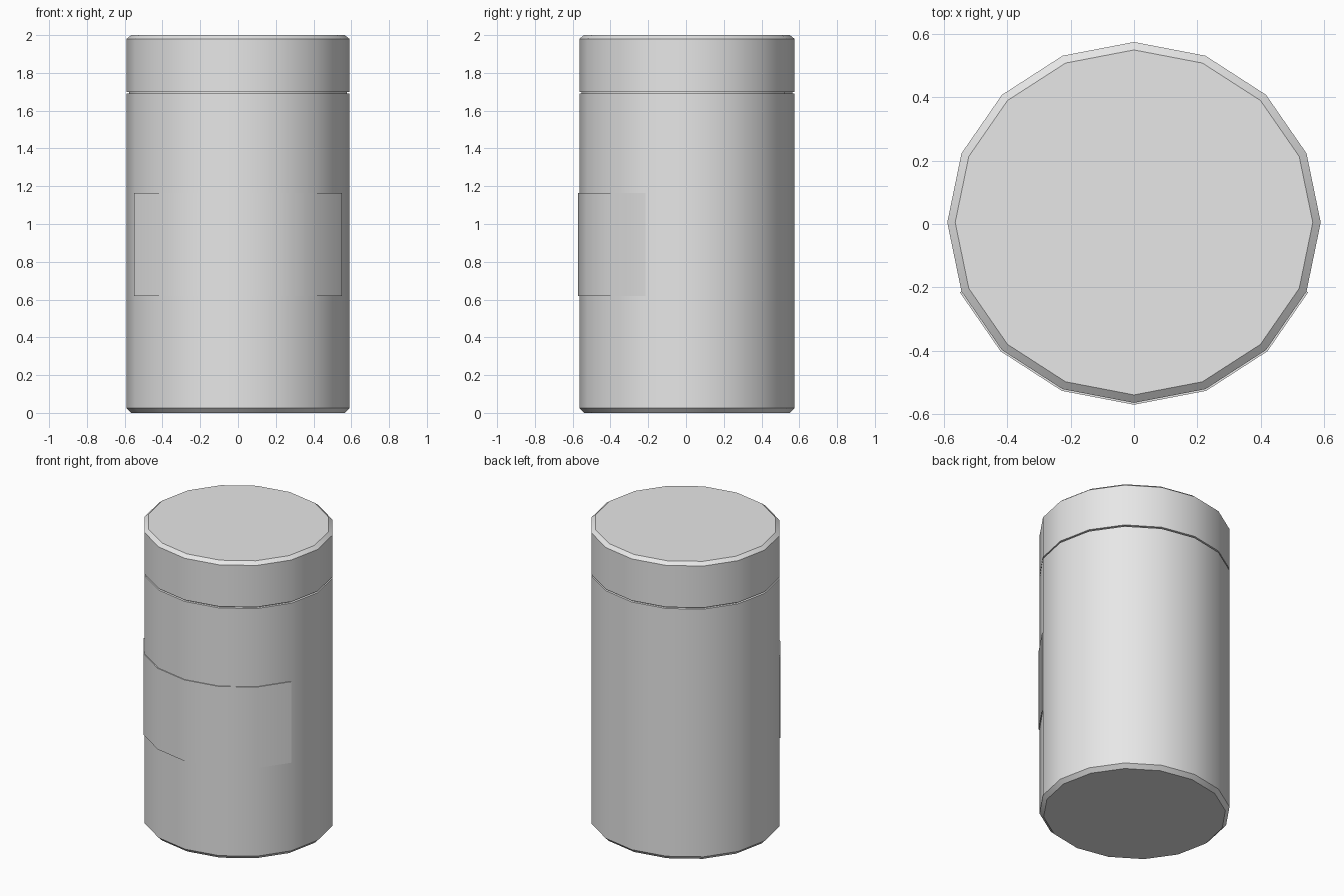
import bpy
import bmesh
from math import cos, sin, tau, radians

SIDES = 16
RX, RY, CY = 0.59, 0.57, 0.005

cube = bpy.data.objects.get("Cube")
if cube:
    bpy.data.objects.remove(cube, do_unlink=True)

grey = bpy.data.materials.new("light_grey")
grey.use_nodes = True
colour = (0.8, 0.8, 0.8, 1)
grey.diffuse_color = colour
for node in grey.node_tree.nodes:
    if node.type == 'BSDF_PRINCIPLED':
        node.inputs["Base Color"].default_value = colour


def ring_point(step, offset, z):
    a = tau * step / SIDES
    return ((RX + offset) * cos(a), CY + (RY + offset) * sin(a), z)


def finish(name, bm):
    bmesh.ops.recalc_face_normals(bm, faces=bm.faces)
    mesh = bpy.data.meshes.new(name)
    bm.to_mesh(mesh)
    bm.free()
    mesh.materials.append(grey)
    obj = bpy.data.objects.new(name, mesh)
    bpy.context.collection.objects.link(obj)
    bpy.ops.object.select_all(action='DESELECT')
    obj.select_set(True)
    bpy.context.view_layer.objects.active = obj
    bpy.ops.object.shade_smooth_by_angle(angle=radians(30))
    return obj


def lathe(name, profile):
    """Closed faceted drum from (radius offset, height) pairs."""
    bm = bmesh.new()
    rings = [[bm.verts.new(ring_point(i, off, z)) for i in range(SIDES)]
             for off, z in profile]
    for low, high in zip(rings, rings[1:]):
        for i in range(SIDES):
            j = (i + 1) % SIDES
            bm.faces.new((low[i], low[j], high[j], high[i]))
    bm.faces.new(rings[0])
    bm.faces.new(rings[-1])
    return finish(name, bm)


# Main container with a chamfered foot and a thin neck under the lid
lathe("body", [(-0.025, 0), (0, 0.025), (0, 1.69), (-0.012, 1.692), (-0.012, 1.705)])

# Lid with a chamfered top edge
lathe("lid", [(-0.012, 1.698), (0, 1.70), (0, 1.98), (-0.025, 2.0)])

# Thin wraparound label on the front
bm = bmesh.new()
sections = []
for step in range(9, 16):
    sections.append([bm.verts.new(ring_point(step, off, z))
                     for off, z in ((-0.003, 0.62), (0.006, 0.62),
                                    (0.006, 1.165), (-0.003, 1.165))])
for a, b in zip(sections, sections[1:]):
    for i in range(4):
        j = (i + 1) % 4
        bm.faces.new((a[i], b[i], b[j], a[j]))
bm.faces.new(sections[0])
bm.faces.new(sections[-1])
finish("front_label", bm)
